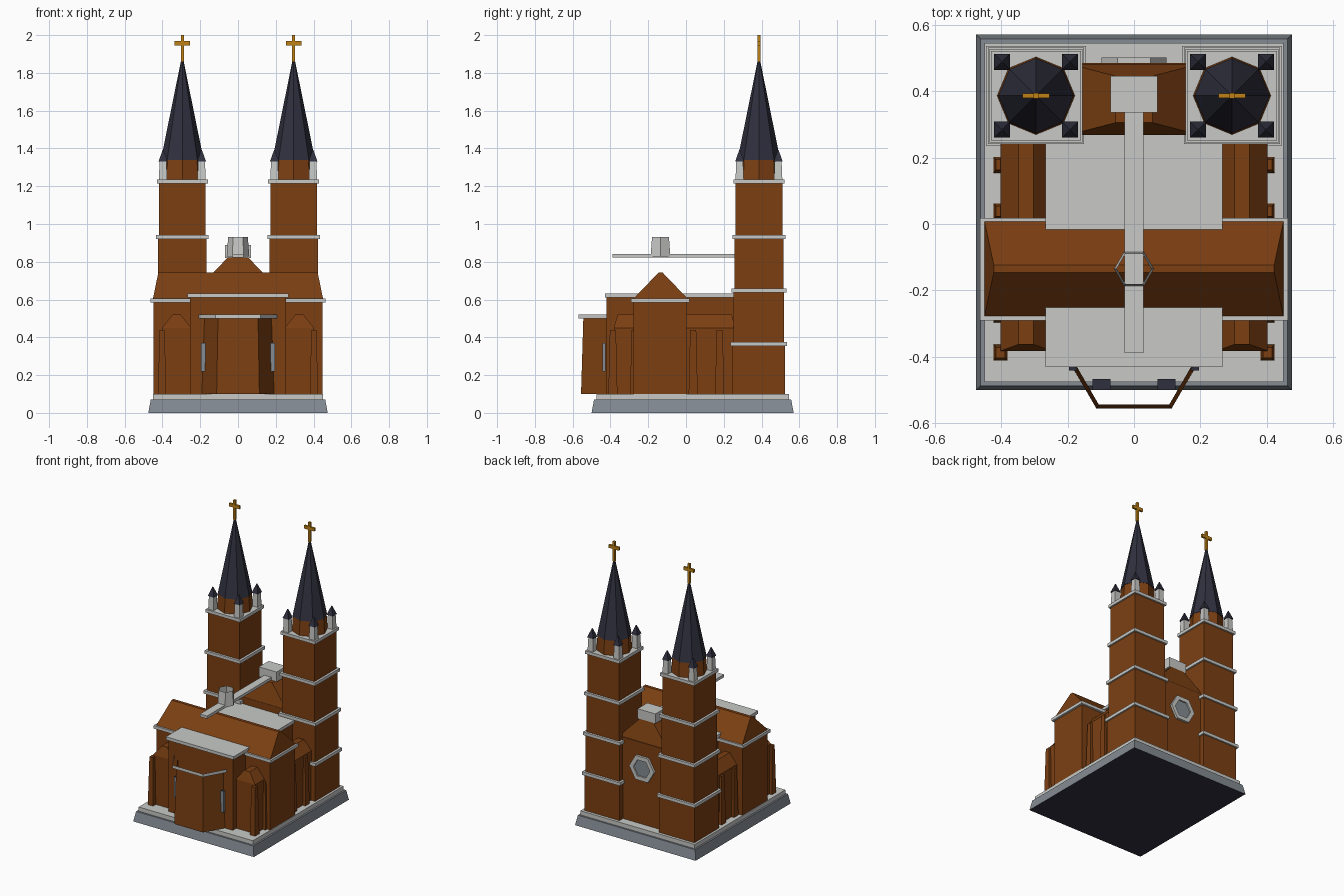
import bpy
import bmesh
from math import cos, sin, pi
from mathutils import Matrix

cube = bpy.data.objects.get("Cube")
if cube:
    bpy.data.objects.remove(cube, do_unlink=True)


def material(name, r, g, b):
    m = bpy.data.materials.new(name)
    m.use_nodes = True
    m.diffuse_color = (r, g, b, 1)
    bsdf = m.node_tree.nodes["Principled BSDF"]
    bsdf.inputs["Base Color"].default_value = (r, g, b, 1)
    bsdf.inputs["Roughness"].default_value = 0.8
    return m


BRICK = material("brick brown", 0.2, 0.05, 0.006)
STONE = material("pale stone", 0.58, 0.59, 0.57)
SLATE = material("dark slate", 0.03, 0.03, 0.05)
GREY = material("blue grey", 0.23, 0.26, 0.29)
GOLD = material("gold", 0.52, 0.22, 0.008)


def loft(name, rings, mat, closed=True, cap_mat=None):
    """Join rings of points; cap_mat colours the faces that look up or down."""
    bm = bmesh.new()
    loops = [[bm.verts.new(p) for p in ring] for ring in rings]
    for a, b in zip(loops, loops[1:]):
        for i in range(len(a)):
            j = (i + 1) % len(a)
            bm.faces.new((a[i], a[j], b[j], b[i]))
    if closed:
        bm.faces.new(loops[0][::-1])
        bm.faces.new(loops[-1])
        bmesh.ops.recalc_face_normals(bm, faces=bm.faces)
    mesh = bpy.data.meshes.new(name)
    mesh.materials.append(mat)
    if cap_mat:
        mesh.materials.append(cap_mat)
        for f in bm.faces:
            f.normal_update()
            f.material_index = int(abs(f.normal.z) > 0.9)
    bm.to_mesh(mesh)
    bm.free()
    ob = bpy.data.objects.new(name, mesh)
    bpy.context.collection.objects.link(ob)
    return ob


def rect(x0, x1, y0, y1, z, inset_x=0, inset_y=0):
    x0, x1, y0, y1 = x0 + inset_x, x1 - inset_x, y0 + inset_y, y1 - inset_y
    return [(x0, y0, z), (x1, y0, z), (x1, y1, z), (x0, y1, z)]


def box(name, x, y, z, mat, inset=(0, 0), cap_mat=None):
    """Box from (min, max) ranges whose top is drawn in by inset."""
    return loft(name, [rect(*x, *y, z[0]), rect(*x, *y, z[1], *inset)], mat, True, cap_mat)


def around(c, h):
    return (c - h, c + h)


def ngon(n, cx, cy, r, z):
    return [(cx + r * cos(2 * pi * i / n), cy + r * sin(2 * pi * i / n), z) for i in range(n)]


# Plinth
base = box("plinth", (-0.475, 0.475), (-0.5, 0.57), (0, 0.07), GREY, (0.013, 0.013), SLATE)
for p in base.data.polygons:
    if p.normal.z > 0.9:
        p.material_index = 0
box("plinth_slab", (-0.45, 0.45), (-0.475, 0.545), (0.07, 0.1), STONE)

# Nave with flat roof slab
box("nave", (-0.253, 0.253), (-0.42, 0.3), (0.1, 0.61), BRICK)
box("nave_roof_slab", (-0.267, 0.267), (-0.43, 0.27), (0.61, 0.632), STONE)

# Transept
box("transept", (-0.447, 0.447), (-0.277, 0.003), (0.1, 0.585), BRICK)
box("transept_cornice", (-0.463, 0.463), (-0.29, 0.018), (0.585, 0.606), STONE)
box("transept_roof", (-0.45, 0.45), (-0.277, 0.008), (0.606, 0.742), BRICK, (0.028, 0.131))

# Rear gable wall between the towers
box("gable_wall", (-0.19, 0.19), (0.268, 0.485), (0.1, 0.68), BRICK)
box("gable_roof", (-0.19, 0.19), (0.27, 0.48), (0.68, 0.822), BRICK, (0.135, 0.035))
box("gable_cap", (-0.07, 0.07), (0.335, 0.445), (0.82, 0.89), STONE)
box("ridge_beam", (-0.028, 0.028), (-0.388, 0.335), (0.822, 0.842), STONE)

# Open lantern over the crossing
loft("lantern", [ngon(6, 0, -0.135, 0.06, 0.828), ngon(6, 0, -0.135, 0.052, 0.93)], STONE, False)

# Rose window: a ring and a recessed pane
to_wall = Matrix.Translation((0, 0.485, 0.5)) @ Matrix.Rotation(-pi / 2, 4, "X")
profile = [(0.098, 0), (0.098, 0.016), (0.066, 0.016), (0.066, 0)]
rose = loft("rose_ring", [ngon(6, 0, 0, r, z) for r, z in profile], STONE, False)
pane = loft("rose_pane", [ngon(6, 0, 0, 0.068, z) for z in (0, 0.006)], GREY)
for ob in (rose, pane):
    ob.data.transform(to_wall)

# Apse: open six-sided shell with a stone rim
loft("apse", [ngon(6, 0, -0.36, 0.226, 0.1), ngon(6, 0, -0.36, 0.212, 0.5)], BRICK, False)
loft("apse_rim", [ngon(6, 0, -0.36, 0.24, 0.5), ngon(6, 0, -0.36, 0.24, 0.522)], STONE, False)

for side, s in (("left", 1), ("right", -1)):
    # Apse windows
    box("apse_window_outer_" + side, around(s * 0.184, 0.012), (-0.441, -0.425), (0.22, 0.37),
        GREY, cap_mat=SLATE)
    box("apse_window_inner_" + side, around(s * 0.098, 0.027), (-0.5, -0.467), (0.22, 0.37),
        GREY, cap_mat=SLATE)

    # Side aisle
    ax = around(s * 0.325, 0.077)
    box("aisle_" + side, ax, (-0.38, 0.26), (0.1, 0.45), BRICK)
    box("aisle_roof_" + side, ax, (-0.382, 0.262), (0.45, 0.52), BRICK, (0.055, 0.02))

    # Buttresses
    for i, y in enumerate((-0.387, -0.272, 0.038, 0.178)):
        box(f"buttress_{side}_{i + 1}", around(s * 0.402, 0.021), around(y, 0.024),
            (0.1, 0.44), BRICK, (0.007, 0.008))

    # Tower stages, each narrower than the one below and topped by a band
    tx, ty = s * 0.295, 0.386
    z = 0.1
    for i, top in enumerate((0.365, 0.648, 0.932, 1.225)):
        h = 0.139 - 0.005 * i
        box(f"tower_stage_{side}_{i + 1}", around(tx, h), around(ty, h), (z, top), BRICK)
        box(f"tower_band_{side}_{i + 1}", around(tx, h + 0.011), around(ty, h + 0.011),
            (top - 0.011, top + 0.011), STONE)
        z = top

    # Drum and spire
    loft("drum_" + side, [ngon(8, tx, ty, 0.117, 1.235), ngon(8, tx, ty, 0.11, 1.345)], BRICK)
    loft("spire_" + side, [ngon(8, tx, ty, 0.113, 1.34), ngon(8, tx, ty, 0.006, 1.868)], SLATE)

    # Corner pinnacles
    for i in (-1, 1):
        for j in (-1, 1):
            px, py = tx + i * 0.102, ty + j * 0.102
            tag = f"{side}_{'back' if j > 0 else 'front'}_{'a' if i > 0 else 'b'}"
            box("pinnacle_" + tag, around(px, 0.022), around(py, 0.022), (1.235, 1.332),
                STONE, (0.004, 0.004))
            box("pinnacle_cap_" + tag, around(px, 0.024), around(py, 0.024), (1.33, 1.392),
                SLATE, (0.022, 0.022))

    # Cross
    box("cross_post_" + side, around(tx, 0.008), around(ty, 0.008), (1.86, 2.0), GOLD)
    box("cross_arm_" + side, around(tx, 0.041), around(ty, 0.0075), (1.946, 1.968), GOLD)
